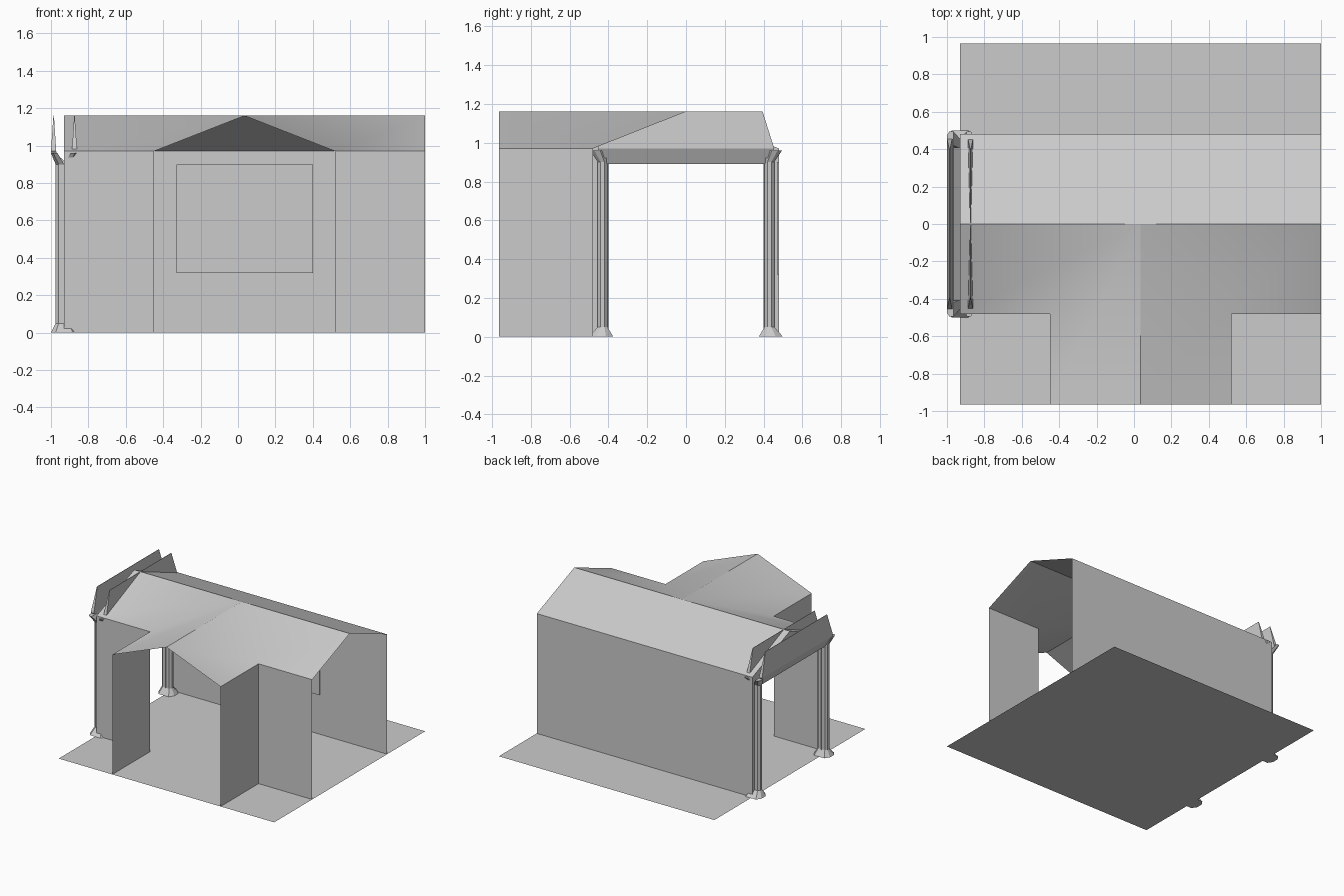
import bpy
import bmesh
import math

cube = bpy.data.objects.get("Cube")
if cube:
    bpy.data.objects.remove(cube, do_unlink=True)

# One plain colour for the whole building
grey = bpy.data.materials.new("plain_grey")
grey.use_nodes = True
grey.diffuse_color = (0.6, 0.6, 0.6, 1)
grey.node_tree.nodes["Principled BSDF"].inputs["Base Color"].default_value = grey.diffuse_color

# Main dimensions
LEFT, RIGHT = -0.93, 1.0
WING_LEFT, WING_RIGHT = -0.45, 0.52
WING_MID = (WING_LEFT + WING_RIGHT) / 2
DEPTH, HALF = 0.965, 0.48
EAVE, RIDGE = 0.97, 1.16
DOOR_HALF, DOOR_TOP = 0.4, 0.9


def make_object(name, bm, smooth_angle=None):
    mesh = bpy.data.meshes.new(name)
    bm.to_mesh(mesh)
    bm.free()
    mesh.materials.append(grey)
    obj = bpy.data.objects.new(name, mesh)
    bpy.context.collection.objects.link(obj)
    if smooth_angle:
        bpy.ops.object.select_all(action='DESELECT')
        obj.select_set(True)
        bpy.context.view_layer.objects.active = obj
        bpy.ops.object.shade_smooth_by_angle(angle=math.radians(smooth_angle))
    return obj


def surface(name, polygons, smooth_angle=None):
    """Thin sheet built from polygons, with shared corners welded."""
    bm = bmesh.new()
    for polygon in polygons:
        bm.faces.new([bm.verts.new(p) for p in polygon])
    bmesh.ops.remove_doubles(bm, verts=bm.verts, dist=0.0001)
    return make_object(name, bm, smooth_angle)


def wall(name, start, end, low=0, high=EAVE):
    """Upright sheet between two plan points."""
    return surface(name, [[(*start, low), (*end, low), (*end, high), (*start, high)]])


def loft(name, rings):
    """Closed solid skinned over rings of equal length."""
    bm = bmesh.new()
    loops = [[bm.verts.new(p) for p in ring] for ring in rings]
    count = len(loops[0])
    for a, b in zip(loops, loops[1:]):
        for i in range(count):
            j = (i + 1) % count
            bm.faces.new((a[i], a[j], b[j], b[i]))
    bm.faces.new(loops[0])
    bm.faces.new(loops[-1])
    bmesh.ops.recalc_face_normals(bm, faces=bm.faces)
    return make_object(name, bm)


# Ground slab sheet
surface("floor", [[(LEFT, -DEPTH, 0), (RIGHT, -DEPTH, 0), (RIGHT, DEPTH, 0), (LEFT, DEPTH, 0)]])

# Walls: the wing front and the far gable stay open
wall("back_wall", (RIGHT, HALF), (LEFT, HALF))
wall("front_wall_right", (LEFT, -HALF), (WING_LEFT, -HALF))
wall("front_wall_left", (WING_RIGHT, -HALF), (RIGHT, -HALF))
wall("wing_wall_right", (WING_LEFT, -HALF), (WING_LEFT, -DEPTH))
wall("wing_wall_left", (WING_RIGHT, -DEPTH), (WING_RIGHT, -HALF))

# Gable wall around the doorway
gable = [(LEFT, HALF, 0), (LEFT, DOOR_HALF, 0), (LEFT, DOOR_HALF, DOOR_TOP),
         (LEFT, -DOOR_HALF, DOOR_TOP), (LEFT, -DOOR_HALF, 0), (LEFT, -HALF, 0),
         (LEFT, -HALF, EAVE), (LEFT, 0, RIDGE), (LEFT, HALF, EAVE)]
surface("gable_wall", [gable])

# Roof: main ridge along x, wing ridge meeting it in two valleys
peak = (WING_MID, 0, RIDGE)
wing_peak = (WING_MID, -DEPTH, RIDGE)
valley_r, valley_l = (WING_LEFT, -HALF, EAVE), (WING_RIGHT, -HALF, EAVE)
ridge_r, ridge_l = (LEFT, 0, RIDGE), (RIGHT, 0, RIDGE)
surface("roof", [
    [ridge_r, peak, ridge_l, (RIGHT, HALF, EAVE), (LEFT, HALF, EAVE)],
    [(LEFT, -HALF, EAVE), valley_r, peak, ridge_r],
    [valley_l, (RIGHT, -HALF, EAVE), ridge_l, peak],
    [(WING_LEFT, -DEPTH, EAVE), wing_peak, peak, valley_r],
    [wing_peak, (WING_RIGHT, -DEPTH, EAVE), valley_l, peak],
], smooth_angle=35)

# Thin panel on the inside of the back wall
panel = [(-0.33, 0.32), (0.4, 0.32), (0.4, DOOR_TOP), (-0.33, DOOR_TOP)]
loft("back_panel", [[(x, y, z) for x, z in panel] for y in (0.47, 0.479)])


def post_ring(side, end, z, reach, near, far, start=0.0):
    """Half of a chamfered post section; side is out of or into the building."""
    bevel = 0.3 * (far - near)
    shoulder = start + (reach - start) * 0.65
    plan = [(start, near), (shoulder, near), (reach, near + bevel),
            (reach, far - bevel), (shoulder, far), (start, far)]
    return [(LEFT + side * u, end * v, z) for u, v in plan]


# Door frame, on both faces of the gable wall
for side, place in ((-1, "outer"), (1, "inner")):
    for end, hand in ((-1, "front"), (1, "back")):
        # Post with a flared foot
        loft(f"{place}_{hand}_post", [
            post_ring(side, end, 0, 0.07, 0.375, 0.5),
            post_ring(side, end, 0.05, 0.045, 0.405, 0.455),
            post_ring(side, end, DOOR_TOP, 0.045, 0.405, 0.455)])
        # Flaring capital
        loft(f"{place}_{hand}_capital", [
            post_ring(side, end, DOOR_TOP, 0.045, 0.405, 0.455),
            post_ring(side, end, 0.96, 0.07, 0.42, 0.495, start=0.035)])

    # Lintel with a chamfered lower edge
    section = [(0, 0.89), (0.03, 0.89), (0.045, 0.92), (0.035, 0.95), (0, 0.92)]
    loft(f"{place}_lintel", [[(LEFT + side * u, y, z) for u, z in section]
                             for y in (-0.41, 0.41)])

    # Tall leaning plate that narrows to a sharp top edge
    levels = [(0.92, 0.033, 0.045, 0.42), (EAVE, 0.042, 0.07, 0.455), (RIDGE, 0.054, 0.057, 0.395)]
    loft(f"{place}_crest", [
        [(LEFT + side * u, y, z) for u, y in
         ((low, -half), (high, -half), (high, half), (low, half))]
        for z, low, high, half in levels])
